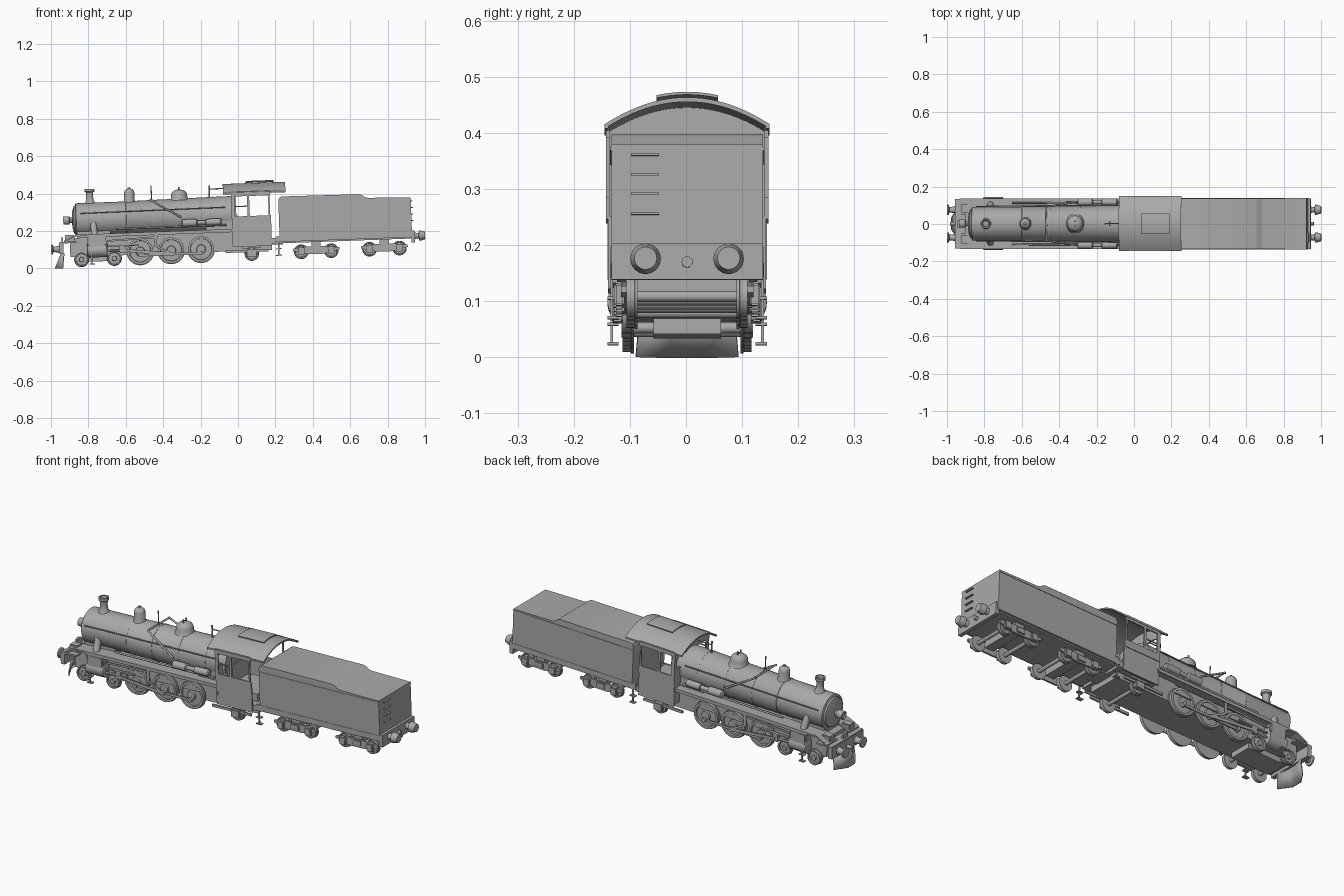
import bpy, bmesh, math
from mathutils import Matrix, Vector

if "Cube" in bpy.data.objects:
    bpy.data.objects.remove(bpy.data.objects["Cube"])

grey = bpy.data.materials.new("plain_grey")
grey.use_nodes = True
grey.diffuse_color = (0.4, 0.4, 0.4, 1)
grey.node_tree.nodes["Principled BSDF"].inputs["Base Color"].default_value = (0.4, 0.4, 0.4, 1)

# The whole train stands on a slight gradient, rising to the rear
GRADE = Matrix.Translation((0.005, 0.002, 0.04)) @ Matrix.Rotation(math.radians(-2.1), 4, 'Y')
SIDES = (("front", -1), ("back", 1))
parts = []


def finish(name, bm):
    bmesh.ops.remove_doubles(bm, verts=bm.verts, dist=1e-5)
    bmesh.ops.recalc_face_normals(bm, faces=bm.faces)
    bm.transform(GRADE)
    me = bpy.data.meshes.new(name)
    bm.to_mesh(me)
    bm.free()
    me.materials.append(grey)
    ob = bpy.data.objects.new(name, me)
    bpy.context.collection.objects.link(ob)
    parts.append(ob)
    return ob


def box(name, x, y, z, bevel=0):
    bm = bmesh.new()
    size = Matrix.Diagonal((x[1] - x[0], y[1] - y[0], z[1] - z[0], 1))
    mid = Matrix.Translation((sum(x) / 2, sum(y) / 2, sum(z) / 2))
    bmesh.ops.create_cube(bm, size=1, matrix=mid @ size)
    if bevel:
        bmesh.ops.bevel(bm, geom=bm.edges[:], offset=bevel, segments=2, affect='EDGES')
    return finish(name, bm)


def side_box(name, x, y, z, bevel=0):
    for side, s in SIDES:
        box(f"{name}_{side}", x, sorted((s * y[0], s * y[1])), z, bevel)


def lathe(name, profile, base, axis, n=32):
    """Revolve (radius, distance) points round an axis."""
    bm = bmesh.new()
    turn = Vector((0, 0, 1)).rotation_difference(Vector(axis)).to_matrix()
    rings = []
    for r, t in profile:
        rings.append([bm.verts.new(Vector(base) + turn @ Vector((
            r * math.cos(math.tau * i / n), r * math.sin(math.tau * i / n), t))) for i in range(n)])
    for a, b in zip(rings, rings[1:]):
        for i in range(n):
            bm.faces.new((a[i], a[(i + 1) % n], b[(i + 1) % n], b[i]))
    bm.faces.new(rings[0])
    bm.faces.new(rings[-1])
    return finish(name, bm)


def rod(name, a, b, r, n=12):
    d = Vector(b) - Vector(a)
    return lathe(name, [(r, 0), (r, d.length)], a, d.normalized(), n)


def slab(name, outline, y):
    """Extrude an outline in the x-z plane between two y values."""
    bm = bmesh.new()
    f = bm.faces.new([bm.verts.new((px, y[0], pz)) for px, pz in outline])
    out = bmesh.ops.extrude_face_region(bm, geom=[f])["geom"]
    bmesh.ops.translate(bm, vec=(0, y[1] - y[0], 0), verts=[v for v in out if isinstance(v, bmesh.types.BMVert)])
    return finish(name, bm)


def arch(name, x, half, eave, crown, thick, n=20):
    """A curved sheet spanning y, swept along x."""
    bm = bmesh.new()
    rows = []
    for i in range(n + 1):
        u = 2 * i / n - 1
        z = crown - (crown - eave) * u * u
        rows.append([bm.verts.new((px, u * half, z - dz)) for px, dz in
                     ((x[0], 0), (x[1], 0), (x[1], thick), (x[0], thick))])
    for a, b in zip(rows, rows[1:]):
        for k in range(4):
            bm.faces.new((a[k], a[(k + 1) % 4], b[(k + 1) % 4], b[k]))
    bm.faces.new(rows[0])
    bm.faces.new(rows[-1])
    return finish(name, bm)


def wheel(name, x, r, s, y=0.095):
    lathe(name, [(r * 1.06, 0), (r * 1.06, .005), (r, .006), (r, .02), (r * .83, .02), (r * .8, .011),
                 (r * .36, .013), (r * .32, .022), (r * .1, .022)], (x, s * y, r), (0, s, 0))


# Boiler, smokebox door and firebox
lathe("boiler", [(.082, 0), (.09, .004), (.09, .27), (.092, .272), (.092, .285), (.091, .287), (.098, .79),
                 (.098, .86)], (-.865, 0, .25), (1, 0, 0), 48)
lathe("smokebox_door", [(.078, 0), (.074, .008), (.05, .016), (.012, .02), (.01, .028)],
      (-.865, 0, .25), (-1, 0, 0), 40)
lathe("headlamp", [(.014, 0), (.014, .02), (.022, .024), (.022, .056), (.018, .056), (.015, .05)],
      (-.875, 0, .25), (-1, 0, 0))
box("firebox", (-.17, 0), (-.092, .092), (.1, .25))
for k in range(3):
    lathe(f"boiler_band_{k}", [(.094 + k * .002, 0), (.0945 + k * .002, .008)],
          (-.45 + k * .16, 0, .25), (1, 0, 0), 48)

# Boiler top fittings
lathe("chimney", [(.03, 0), (.021, .016), (.018, .04), (.02, .062), (.026, .066), (.026, .08), (.019, .08), (.015, .04)],
      (-.785, 0, .334), (0, 0, 1))
lathe("sand_dome", [(.034, 0), (.028, .014), (.028, .05), (.025, .062), (.016, .071), (.008, .074), (.007, .08)],
      (-.573, 0, .334), (0, 0, 1))
lathe("steam_dome", [(.052, 0), (.044, .014), (.043, .03), (.038, .043), (.025, .053), (.01, .057)],
      (-.307, 0, .336), (0, 0, 1))
for s in (-1, 1):
    rod(f"safety_valve_{s + 2}", (-.307, s * .012, .385), (-.307, s * .012, .408), .004)
rod("whistle", (-.455, -.01, .33), (-.455, -.01, .42), .003)
rod("turret_pipe", (-.462, -.09, .345), (-.462, .09, .345), .005)
rod("lever_post", (-.145, 0, .34), (-.145, 0, .41), .004)
rod("lever_link", (-.145, 0, .39), (-.06, 0, .39), .003)

# Running boards, main frame and front platform
box("main_frame", (-.9, .18), (-.093, .093), (.053, .155))
side_box("running_board", (-.865, -.03), (.06, .135), (.163, .172))
side_box("running_board_valance", (-.81, -.03), (.131, .135), (.155, .172))
for side, s in SIDES:
    slab(f"platform_slope_{side}", [(-.865, .172), (-.93, .142), (-.93, .134), (-.865, .163)],
         sorted((s * .05, s * .135)))
    rod(f"handrail_{side}", (-.84, s * .092, .285), (-.06, s * .1, .29), .003)
    rod(f"side_pipe_{side}", (-.465, s * .09, .345), (-.3, s * .116, .245), .005)
    rod(f"lower_pipe_{side}", (-.65, s * .11, .195), (-.06, s * .114, .195), .005)
    lathe(f"air_cylinder_{side}", [(.012, 0), (.02, .005), (.02, .08), (.011, .085), (.011, .13),
                                   (.018, .132), (.018, .21), (.012, .215)], (-.3, s * .115, .213), (1, 0, 0))
    rod(f"steam_pipe_{side}", (-.77, s * .075, .23), (-.765, s * .112, .14), .018)
box("front_platform", (-.955, -.865), (-.132, .132), (.128, .136))
box("smokebox_saddle", (-.86, -.68), (-.065, .065), (.14, .2))
box("front_beam", (-.958, -.935), (-.132, .132), (.072, .132))
side_box("platform_box", (-.925, -.875), (.06, .105), (.136, .172), .003)
box("lamp_bracket", (-.945, -.935), (-.02, .02), (.13, .16))

# Buffers and couplings at both ends
for end, x, d, z in (("front", -.955, -1, .098), ("rear", .93, 1, .1)):
    for side, s in SIDES:
        lathe(f"{end}_buffer_{side}", [(.022, 0), (.018, .008), (.015, .028), (.015, .034), (.027, .038),
                                       (.027, .046), (.02, abs(d - x))], (x, s * .074, z), (d, 0, 0))
    rod(f"{end}_coupling", (x, 0, z - .005), (x + d * .03, 0, z - .005), .01)

# Pilot: a blunt sloping blade
bm = bmesh.new()
low = [bm.verts.new(p) for p in ((-.945, -.092, -.004), (-.985, -.03, -.004), (-.985, .03, -.004), (-.945, .092, -.004))]
top = [bm.verts.new(p) for p in ((-.935, -.085, .075), (-.95, -.03, .075), (-.95, .03, .075), (-.935, .085, .075))]
for i in range(3):
    bm.faces.new((low[i], low[i + 1], top[i + 1], top[i]))
pilot = finish("pilot", bm)
pilot.modifiers.new("Thickness", 'SOLIDIFY').thickness = .005

# Wheels, cylinders and motion
DRIVERS = (-.525, -.36, -.2)
for side, s in SIDES:
    for i, x in enumerate((-.84, -.665)):
        wheel(f"leading_wheel_{side}_{i}", x, .038, s)
    for i, x in enumerate(DRIVERS):
        wheel(f"driving_wheel_{side}_{i}", x, .07, s)
        slab(f"counterweight_{side}_{i}", [(x + .057 * math.cos(a), .07 + .057 * math.sin(a)) for a in
                                           [math.radians(30 + 12 * k) for k in range(11)]],
             sorted((s * .104, s * .114)))
        rod(f"crank_pin_{side}_{i}", (x, s * .11, .05), (x, s * .132, .05), .011)
    wheel(f"trailing_wheel_{side}", .07, .037, s)
    for i, x in enumerate((.335, .495, .7, .86)):
        wheel(f"tender_wheel_{side}_{i}", x, .037, s, .088)
    lathe(f"cylinder_{side}", [(.03, 0), (.038, .004), (.038, .106), (.03, .11)], (-.81, s * .104, .085), (1, 0, 0))
    rod(f"piston_rod_{side}", (-.7, s * .12, .08), (-.6, s * .12, .08), .005)
    slab(f"main_rod_{side}", [(-.62, .073), (-.62, .087), (-.36, .06), (-.36, .042)], sorted((s * .126, s * .132)))
    slab(f"valve_rod_{side}", [(-.7, .128), (-.7, .137), (-.44, .148), (-.44, .138)], sorted((s * .12, s * .126)))
    slab(f"valve_link_{side}", [(-.45, .16), (-.43, .16), (-.435, .1), (-.36, .06), (-.365, .05), (-.45, .095)],
         sorted((s * .128, s * .132)))
side_box("cylinder_casing", (-.805, -.705), (.085, .137), (.075, .163), .008)
side_box("slide_bar", (-.7, -.53), (.112, .126), (.1, .107))
side_box("crosshead", (-.635, -.605), (.114, .13), (.066, .107))
side_box("coupling_rod", (DRIVERS[0], DRIVERS[2]), (.118, .124), (.043, .056))
for i, x in enumerate((-.84, -.665, *DRIVERS, .07, .335, .495, .7, .86)):
    z = .07 if x in DRIVERS else .037
    rod(f"axle_{i}", (x, -.1, z), (x, .1, z), .01)
box("leading_truck", (-.86, -.64), (-.06, .06), (.025, .055))

# Trailing and tender truck side frames
side_box("trailing_truck_bar", (-.07, .16), (.116, .126), (.045, .058))
side_box("trailing_axle_box", (.045, .095), (.114, .134), (.02, .06), .003)
side_box("trailing_spring", (.02, .12), (.116, .126), (.066, .077))
for t, (a, b) in enumerate(((.335, .495), (.7, .86))):
    mid = (a + b) / 2
    for side, s in SIDES:
        y = sorted((s * .108, s * .118))
        slab(f"truck_frame_{t}_{side}", [(a - .045, .042), (a - .045, .054), (mid - .045, .064), (mid + .045, .064),
                                         (b + .045, .054), (b + .045, .042), (mid + .04, .022), (mid - .04, .022)], y)
    for k, x in enumerate((a, b)):
        side_box(f"tender_axle_box_{t}_{k}", (x - .018, x + .018), (.112, .13), (.02, .06), .003)
    side_box(f"truck_spring_{t}", (mid - .025, mid + .025), (.112, .124), (.03, .06), .003)
    box(f"truck_bolster_{t}", (mid - .025, mid + .025), (-.11, .11), (.045, .09))

# Cab: lower panels, posts, front wall, arched roof and hatch
side_box("cab_panel", (-.03, .18), (.134, .141), (.075, .205))
side_box("cab_waist", (-.03, .18), (.138, .145), (.2, .238))
side_box("cab_header", (-.03, .18), (.138, .145), (.345, .37))
for k, (a, b) in enumerate(((-.03, -.012), (.055, .067), (.168, .176))):
    side_box(f"cab_post_{k}", (a, b), (.138, .145), (.23, .36))
side_box("window_bar", (-.015, .058), (.14, .144), (.288, .294))
side_box("cab_front_wall", (-.03, -.022), (.075, .142), (.1, .275))
side_box("cab_front_pillar", (-.03, -.022), (.125, .142), (.27, .365))
box("cab_front_top", (-.03, -.022), (-.13, .13), (.335, .375))
box("cab_floor", (-.03, .2), (-.134, .134), (.085, .115))
arch("cab_front_arch", (-.03, -.022), .143, .365, .41, .05)
arch("cab_roof", (-.072, .262), .147, .366, .414, .008)
arch("roof_hatch", (.05, .2), .055, .42, .426, .005, 10)
side_box("roof_gutter", (-.072, .262), (.14, .147), (.358, .366))

# Tender: tank with lowered rear deck, frame and end details
slab("tender_tank", [(.222, .12), (.222, .318), (.229, .331), (.24, .336), (.655, .333), (.67, .328), (.685, .316),
                     (.7, .312), (.93, .306), (.93, .12)], (-.135, .135))
box("tender_frame", (.215, .93), (-.125, .125), (.086, .12))
side_box("tender_sill", (.2, .935), (.125, .137), (.093, .122))
box("rear_beam", (.925, .945), (-.135, .135), (.064, .128))
side_box("tank_edge_strip", (.225, .93), (.135, .1375), (.295, .301))
for k in range(4):
    box(f"rear_step_{k}", (.93, .94), (-.1, -.05), (.18 + k * .035, .184 + k * .035))
box("drawbar", (.16, .24), (-.05, .05), (.08, .1))

# Hanging footsteps
for k, (x, low_z) in enumerate(((-.785, .01), (.215, .02))):
    side_box(f"step_hanger_{k}", (x - .004, x + .004), (.132, .137), (low_z, .12))
    for j in range(2):
        side_box(f"step_tread_{k}_{j}", (x - .015, x + .015), (.122, .142), (low_z + j * .035, low_z + .005 + j * .035))

for ob in bpy.context.selected_objects:
    ob.select_set(False)
for ob in parts:
    ob.select_set(True)
bpy.context.view_layer.objects.active = parts[0]
bpy.ops.object.shade_smooth_by_angle(angle=math.radians(35))
